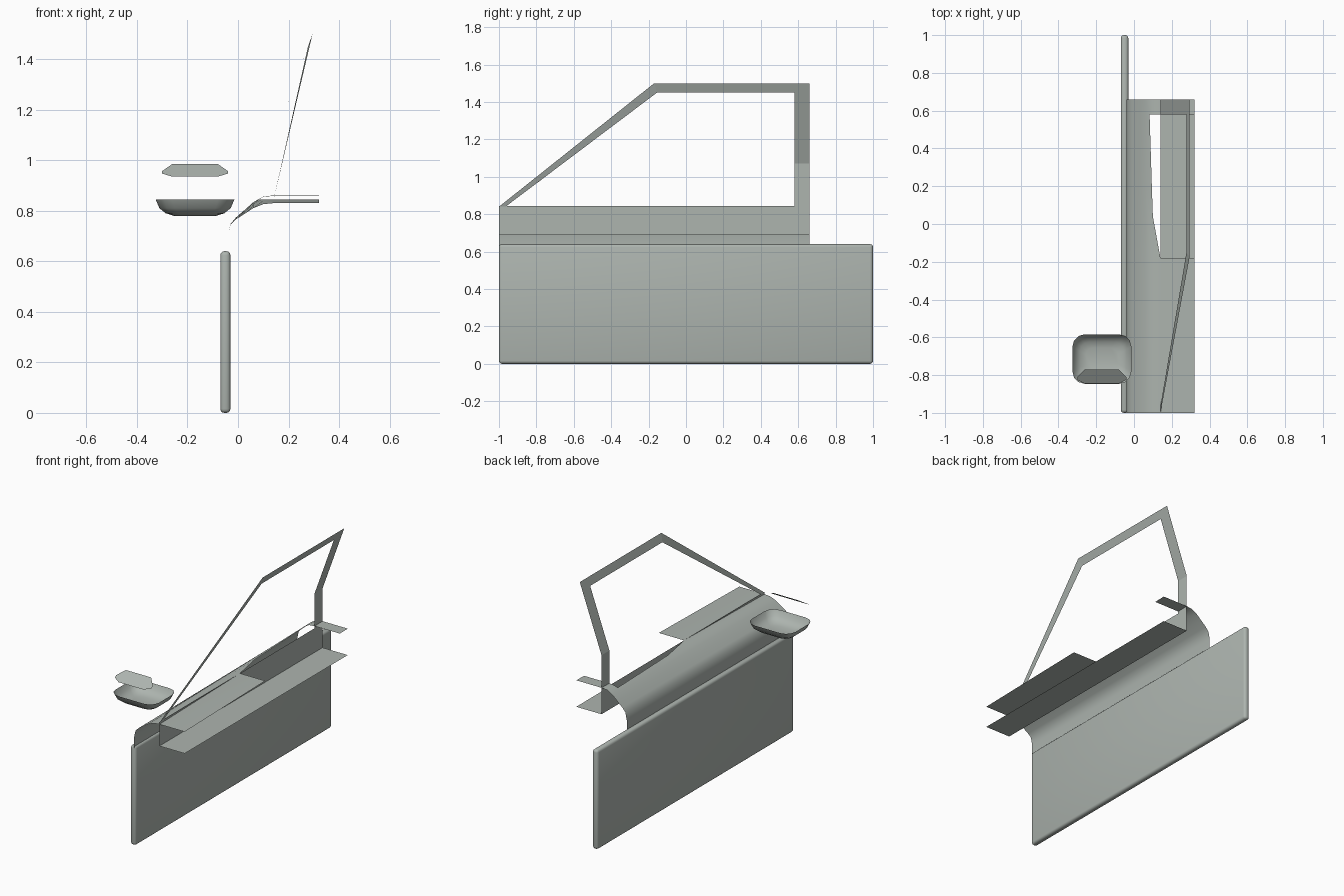
import bpy, bmesh, math
from mathutils import Vector

cube = bpy.data.objects.get("Cube")
if cube:
    bpy.data.objects.remove(cube, do_unlink=True)

grey = bpy.data.materials.new("pale_grey_green")
grey.use_nodes = True
grey.diffuse_color = (0.42, 0.46, 0.43, 1)
grey.node_tree.nodes["Principled BSDF"].inputs["Base Color"].default_value = grey.diffuse_color


def finish(name, bm, smooth=None):
    """Turn a bmesh into a named object with the body colour."""
    mesh = bpy.data.meshes.new(name)
    bm.to_mesh(mesh)
    bm.free()
    mesh.materials.append(grey)
    obj = bpy.data.objects.new(name, mesh)
    bpy.context.collection.objects.link(obj)
    if smooth:
        bpy.ops.object.select_all(action='DESELECT')
        obj.select_set(True)
        bpy.context.view_layer.objects.active = obj
        bpy.ops.object.shade_smooth_by_angle(angle=math.radians(smooth))
    return obj


def loft(bm, rows, closed=False):
    """Join rows of points with quads."""
    grid = [[bm.verts.new(p) for p in row] for row in rows]
    for a, b in zip(grid, grid[1:]):
        n = len(a)
        for i in range(n if closed else n - 1):
            j = (i + 1) % n
            bm.faces.new((a[i], a[j], b[j], b[i]))
    return grid


FRONT, BACK = -1.0, 0.66      # ends of the upper door
SILL = 0.845                  # bottom of the window opening
OPEN_START, OPEN_END = -0.18, 0.58
INNER, FLANGE = 0.14, 0.32    # inner wall and flange edge

# Lower door panel with rounded edges
bm = bmesh.new()
bmesh.ops.create_cube(bm, size=1)
for v in bm.verts:
    v.co = Vector((v.co.x * 0.04 - 0.05, v.co.y * 2, v.co.z * 0.64 + 0.32))
bmesh.ops.bevel(bm, geom=bm.edges[:], offset=0.016, segments=3,
                profile=0.5, affect='EDGES')
finish("door_panel", bm, 40)

# Curved shoulder and top flange, rising gently to the back
profile = [(-0.04, 0.63), (-0.04, 0.70), (-0.03, 0.745), (-0.008, 0.766),
           (0.03, 0.79), (0.06, 0.81), (0.10, 0.826), (INNER, 0.83), (FLANGE, 0.83)]


def station(y):
    return [(x, y, z + 0.0183 * (y - FRONT) * min(1, max(0, (x + 0.04) / 0.13)))
            for x, z in profile]


bm = bmesh.new()
loft(bm, [station(y) for y in (FRONT, OPEN_START, 0.2, OPEN_END, BACK)])
# Trim whatever stands above the sill inside the opening
middle = [f for f in bm.faces if OPEN_START < f.calc_center_median().y < OPEN_END]
geom = list({e for f in middle for e in f.edges} | {v for f in middle for v in f.verts}) + middle
bmesh.ops.bisect_plane(bm, geom=geom, dist=1e-5,
                       plane_co=(0, 0, SILL), plane_no=(0, 0, 1))
extra = []
for f in bm.faces:
    c = f.calc_center_median()
    if OPEN_START < c.y < OPEN_END and (c.z > SILL or c.x > INNER):
        extra.append(f)
bmesh.ops.delete(bm, geom=extra, context='FACES')
finish("door_shoulder", bm, 35)

# Inner wall with its lower flange
bm = bmesh.new()
loft(bm, [[(FLANGE, y, 0.69), (INNER, y, 0.69), (INNER, y, SILL)] for y in (FRONT, BACK)])
finish("inner_wall", bm)

# Window frame: slanted front pillar, roof rail and bent rear pillar
outer = [(INNER, FRONT, 0.84), (0.295, -0.17, 1.5), (0.295, BACK, 1.5),
         (INNER, BACK, 1.07), (INNER, BACK, SILL)]
inner = [(INNER, -0.965, 0.84), (0.277, -0.155, 1.45), (0.277, OPEN_END, 1.45),
         (INNER, OPEN_END, 1.07), (INNER, OPEN_END, SILL)]
bm = bmesh.new()
loft(bm, [outer, inner])
finish("window_frame", bm)


# Mirror housing: an open bowl with rounded corners
def rounded_ring(inset, z, radius):
    hx, hy = 0.156 - inset, 0.131 - inset
    ring = []
    for q, (sx, sy) in enumerate([(1, 1), (-1, 1), (-1, -1), (1, -1)]):
        for k in range(4):
            a = math.radians(90 * q + 30 * k)
            ring.append((-0.17 + sx * (hx - radius) + radius * math.cos(a),
                         -0.715 + sy * (hy - radius) + radius * math.sin(a), z))
    return ring


bm = bmesh.new()
rings = loft(bm, [rounded_ring(0, SILL, 0.065), rounded_ring(0.015, 0.81, 0.06),
                  rounded_ring(0.04, 0.79, 0.05), rounded_ring(0.072, 0.78, 0.035)], True)
bm.faces.new(rings[-1])
finish("mirror_housing", bm, 40)

# Mirror glass: a tilted eight-sided plate
bm = bmesh.new()
half = [(0.09, -0.77, 0.985), (0.13, -0.81, 0.957), (0.13, -0.825, 0.947), (0.09, -0.845, 0.935)]
points = [(-0.17 + w, y, z) for w, y, z in half]
points += [(-0.17 - w, y, z) for w, y, z in reversed(half)]
bm.faces.new([bm.verts.new(p) for p in reversed(points)])
bmesh.ops.recalc_face_normals(bm, faces=bm.faces[:])
for f in bm.faces:
    if f.normal.z < 0:
        f.normal_flip()
finish("mirror_glass", bm)
